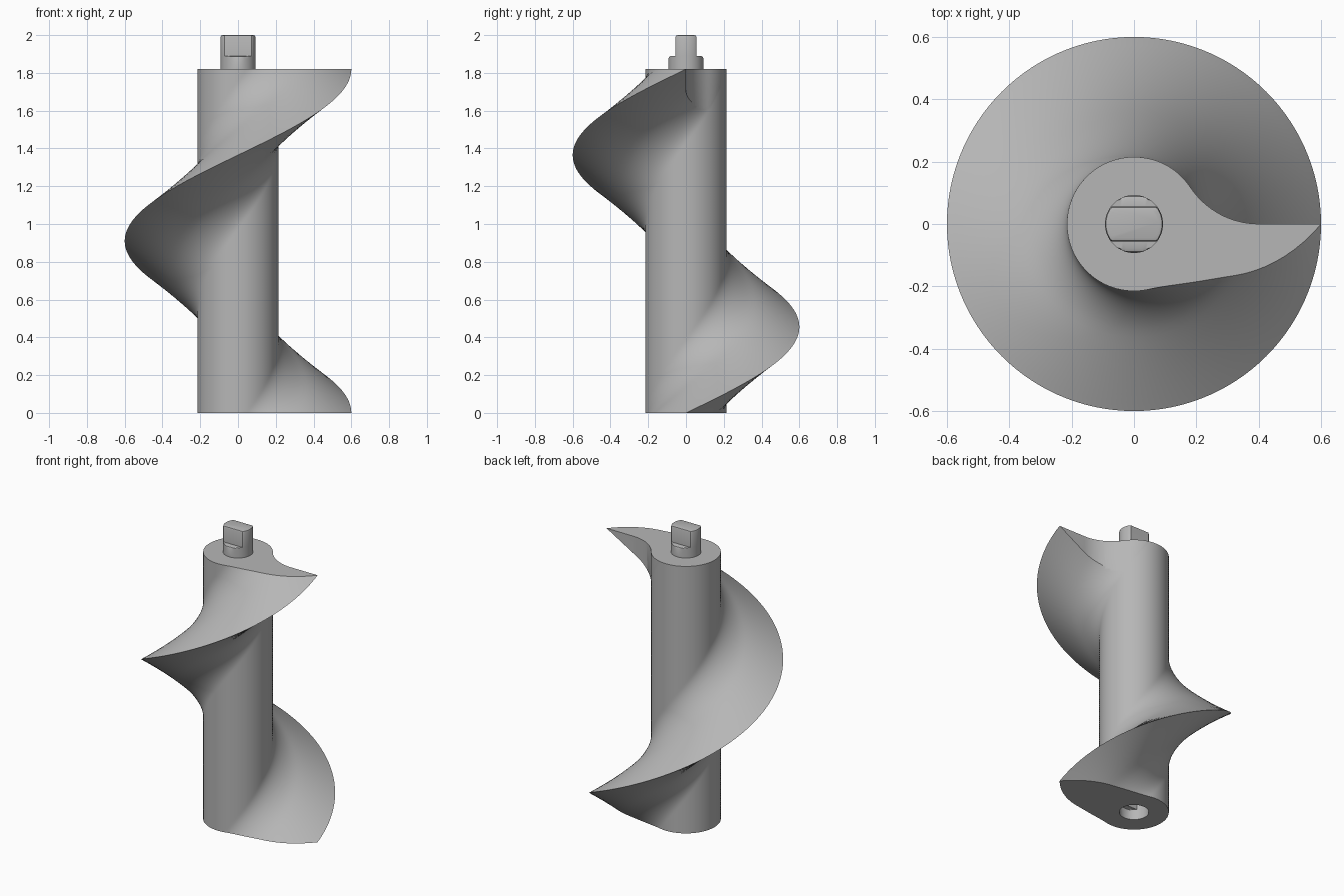
import bpy
import bmesh
from math import cos, sin, pi, sqrt, tan, atan2, radians

old = bpy.data.objects.get("Cube")
if old:
    bpy.data.objects.remove(old, do_unlink=True)

HEIGHT = 1.82      # one full turn of the flight
TIP_R = 0.6
HUB_R = 0.215
FILLET = 0.29      # blend between flight and hub
SLOPE = radians(60)
PIN_R = 0.093

grey = bpy.data.materials.new("plain grey")
grey.use_nodes = True
grey.diffuse_color = (0.47, 0.47, 0.47, 1)
grey.node_tree.nodes["Principled BSDF"].inputs["Base Color"].default_value = grey.diffuse_color


def loft(name, rings):
    """Closed solid through rings of equal point count, capped at both ends."""
    bm = bmesh.new()
    rows = [[bm.verts.new(p) for p in ring] for ring in rings]
    n = len(rows[0])
    for a, b in zip(rows, rows[1:]):
        for i in range(n):
            j = (i + 1) % n
            bm.faces.new((a[i], a[j], b[j], b[i]))
    bm.faces.new(rows[0][::-1])
    bm.faces.new(rows[-1])
    bmesh.ops.remove_doubles(bm, verts=bm.verts, dist=1e-5)
    bmesh.ops.dissolve_degenerate(bm, edges=bm.edges, dist=1e-5)
    bmesh.ops.recalc_face_normals(bm, faces=bm.faces)
    mesh = bpy.data.meshes.new(name)
    bm.to_mesh(mesh)
    bm.free()
    mesh.materials.append(grey)
    obj = bpy.data.objects.new(name, mesh)
    bpy.context.collection.objects.link(obj)
    return obj


def activate(obj):
    bpy.ops.object.select_all(action='DESELECT')
    obj.select_set(True)
    bpy.context.view_layer.objects.active = obj


def carve(obj, cutter):
    cutter.hide_render = True
    mod = obj.modifiers.new("cut", 'BOOLEAN')
    mod.operation = 'DIFFERENCE'
    mod.solver = 'EXACT'
    mod.object = cutter
    activate(obj)
    bpy.ops.object.modifier_apply(modifier=mod.name)
    bpy.data.objects.remove(cutter, do_unlink=True)


def flight_radius(u):
    """Radius at angle u from the flight edge: straight flank, then fillet to hub."""
    dz = abs(u) / (2 * pi) * HEIGHT
    start_r = HUB_R + FILLET * (1 - cos(SLOPE))
    start_z = (TIP_R - start_r) / tan(SLOPE)
    end_z = start_z + FILLET * sin(SLOPE)
    if dz < start_z:
        return TIP_R - dz * tan(SLOPE)
    if dz < end_z:
        return HUB_R + FILLET - sqrt(FILLET ** 2 - (end_z - dz) ** 2)
    return HUB_R


# Hub and flight: a teardrop section twisted through one turn
N = 120
offsets = [2 * pi * i / N - pi for i in range(N)]
rings = []
for k in range(N + 1):
    turn = 2 * pi * k / N
    rings.append([(flight_radius(u) * cos(u + turn), flight_radius(u) * sin(u + turn),
                   HEIGHT * k / N) for u in offsets])
screw = loft("screw_flight_and_hub", rings)

# Upper end of the flight: flat end face with a fillet down to the hub
hub = HUB_R + 0.0005
cx = 0.4
cr = (cx ** 2 - hub ** 2) / (2 * hub)
touch = atan2(cr, cx)
outline = [(0.8, 0.0005)]
for i in range(17):
    a = -pi / 2 - (pi / 2 - touch) * i / 16
    outline.append((cx + cr * cos(a), cr + 0.0005 + cr * sin(a)))
for i in range(1, 25):
    a = touch + (radians(100) - touch) * i / 24
    outline.append((hub * cos(a), hub * sin(a)))
outline += [(-0.1, 0.8), (0.8, 0.8)]
carve(screw, loft("end_cutter", [[(x, y, z) for x, y in outline] for z in (1.3, 2.0)]))


def pin(name, base, bottom, r):
    """Round pin with two flats; each step is height, half depth, radius."""
    steps = [(bottom, r, r), (0.056, r, r), (0.066, r - 0.005, r), (0.07, r - 0.015, r),
             (0.07, 0.056, r), (0.168, 0.056, r), (0.177, 0.053, r - 0.003),
             (0.18, 0.044, r - 0.012)]
    count = 64
    return loft(name, [[(rad * cos(2 * pi * i / count),
                         max(-lim, min(lim, rad * sin(2 * pi * i / count))), base + z)
                        for i in range(count)] for z, lim, rad in steps])


# Matching socket in the underside, drive pin on top
carve(screw, pin("socket_cutter", 0, -0.05, PIN_R - 0.002))
drive_pin = pin("drive_pin", HEIGHT, -0.005, PIN_R)

for obj in (screw, drive_pin):
    activate(obj)
    bpy.ops.object.shade_smooth_by_angle(angle=radians(30))
